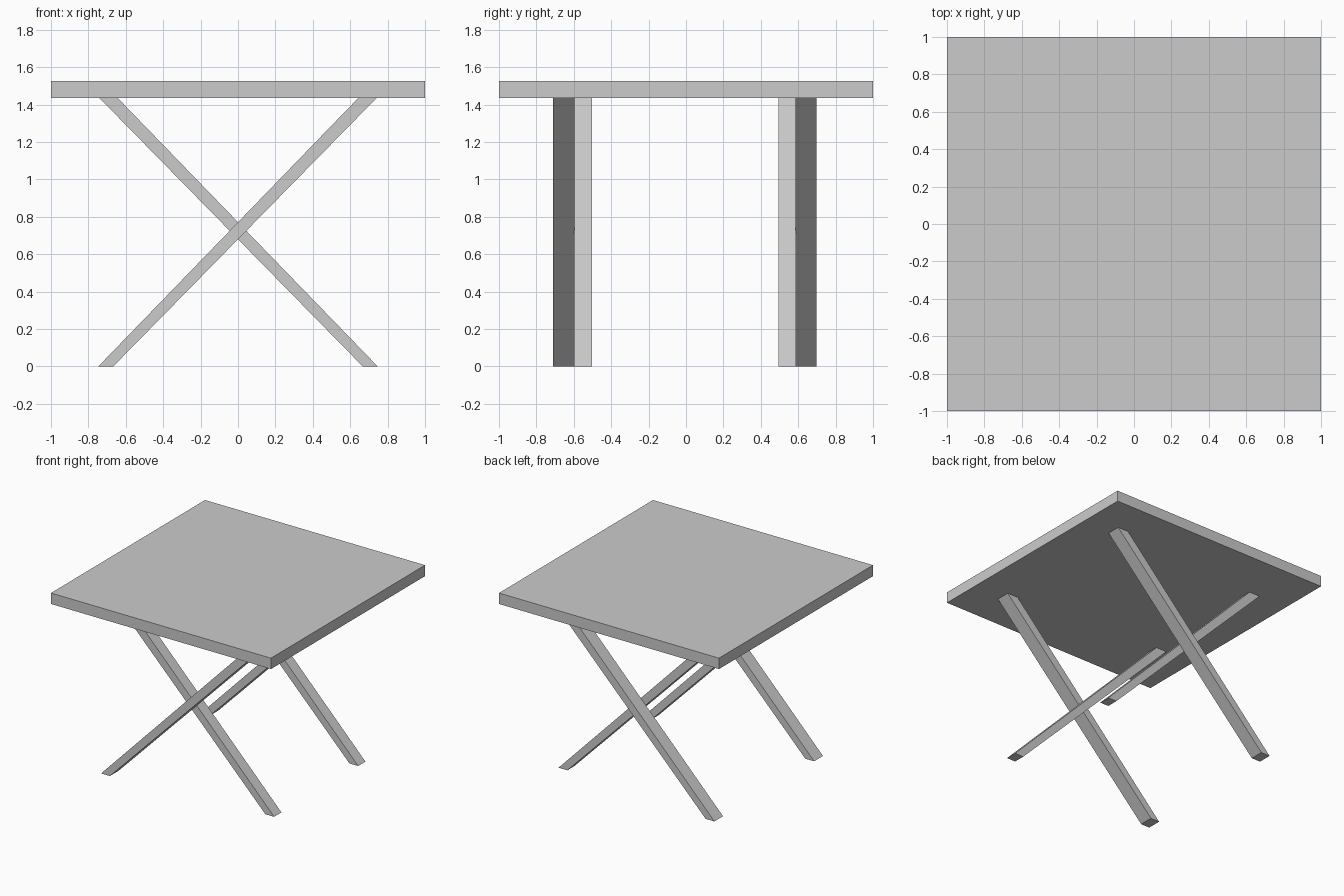
import bpy
import bmesh

default = bpy.data.objects.get("Cube")
if default:
    bpy.data.objects.remove(default, do_unlink=True)

grey = bpy.data.materials.new("light_grey")
grey.use_nodes = True
colour = (0.6, 0.6, 0.6, 1)
grey.diffuse_color = colour
grey.node_tree.nodes["Principled BSDF"].inputs["Base Color"].default_value = colour


def prism(name, outline, y0, y1):
    """Extrude an x-z outline from y0 to y1."""
    bm = bmesh.new()
    face = bm.faces.new([bm.verts.new((x, y0, z)) for x, z in outline])
    new = bmesh.ops.extrude_face_region(bm, geom=[face])["geom"]
    moved = [v for v in new if isinstance(v, bmesh.types.BMVert)]
    bmesh.ops.translate(bm, verts=moved, vec=(0, y1 - y0, 0))
    bmesh.ops.recalc_face_normals(bm, faces=bm.faces)
    mesh = bpy.data.meshes.new(name)
    bm.to_mesh(mesh)
    bm.free()
    mesh.materials.append(grey)
    obj = bpy.data.objects.new(name, mesh)
    bpy.context.collection.objects.link(obj)
    return obj


# Tabletop slab
TOP, UNDER = 1.525, 1.435
prism("tabletop", [(-1, UNDER), (1, UNDER), (1, TOP), (-1, TOP)], -1, 1)

# Crossed legs: outer pair rises towards +x, inner pair towards -x
rising = [(-0.747, 0), (-0.667, 0), (0.741, UNDER), (0.643, UNDER)]
falling = [(-x, z) for x, z in rising]
prism("front_outer_leg", rising, -0.711, -0.596)
prism("front_inner_leg", falling, -0.598, -0.503)
prism("back_inner_leg", falling, 0.494, 0.588)
prism("back_outer_leg", rising, 0.586, 0.698)
